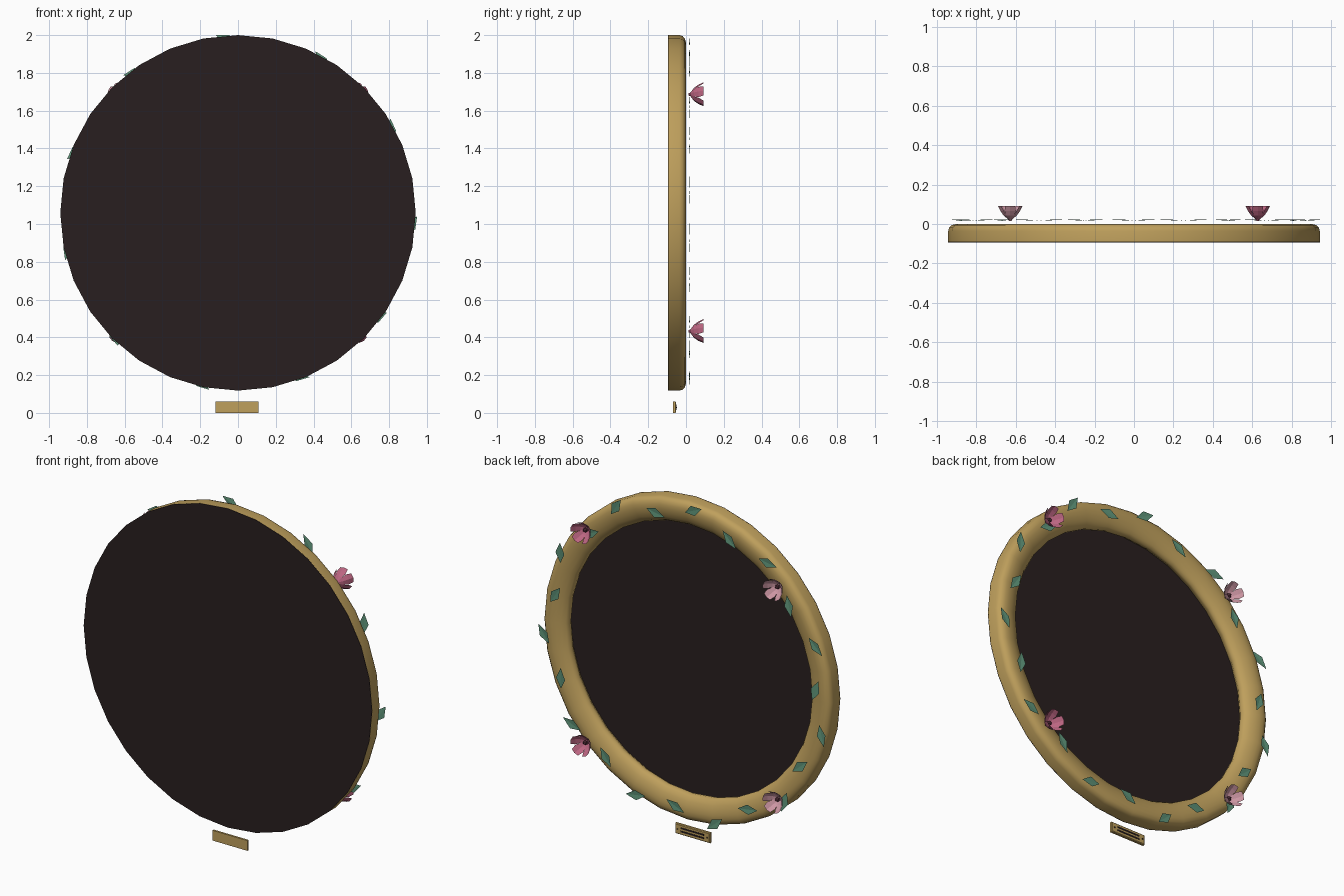
import bpy, bmesh, math
from mathutils import Vector, Matrix

if "Cube" in bpy.data.objects:
    bpy.data.objects.remove(bpy.data.objects["Cube"])

CZ = 1.059     # height of the mirror centre
SEG = 32


def material(name, rgb):
    m = bpy.data.materials.new(name)
    m.diffuse_color = (*rgb, 1)
    m.use_nodes = True
    m.node_tree.nodes["Principled BSDF"].inputs["Base Color"].default_value = m.diffuse_color
    return m


GOLD = material("antique_gold", (0.52, 0.35, 0.108))
DARK = material("dark_brown", (0.022, 0.0135, 0.014))
LEAF = material("leaf_green", (0.115, 0.30, 0.195))
ROSE = material("rose_pink", (0.50, 0.13, 0.22))
PALE = material("pale_pink", (0.60, 0.30, 0.36))
PLUM = material("plum", (0.12, 0.035, 0.055))


def finish(name, bm, mats, smooth=False, recalc=True):
    if recalc:
        bmesh.ops.recalc_face_normals(bm, faces=bm.faces[:])
    me = bpy.data.meshes.new(name)
    bm.to_mesh(me)
    bm.free()
    for m in mats:
        me.materials.append(m)
    ob = bpy.data.objects.new(name, me)
    bpy.context.collection.objects.link(ob)
    if smooth:
        bpy.ops.object.select_all(action='DESELECT')
        ob.select_set(True)
        bpy.context.view_layer.objects.active = ob
        bpy.ops.object.shade_smooth_by_angle(angle=math.radians(50))
    return ob


def polar(r, a, y):
    return Vector((r * math.cos(a), y, CZ + r * math.sin(a)))


def lathe(name, profile, mat):
    """Closed profile of (radius, y) turned about the mirror axis."""
    bm = bmesh.new()
    rings = [[bm.verts.new(polar(r, 2 * math.pi * i / SEG, y)) for r, y in profile]
             for i in range(SEG)]
    n = len(profile)
    for i in range(SEG):
        a, b = rings[i], rings[(i + 1) % SEG]
        for j in range(n):
            k = (j + 1) % n
            bm.faces.new((a[j], a[k], b[k], b[j]))
    return finish(name, bm, [mat], True)


def disc(name, radius, y, depth):
    bm = bmesh.new()
    bmesh.ops.create_cone(bm, cap_ends=True, segments=SEG, radius1=radius, radius2=radius, depth=depth,
                          matrix=Matrix.Translation((0, y, CZ)) @ Matrix.Rotation(math.pi / 2, 4, 'X'))
    return finish(name, bm, [DARK])


def box(name, size, loc, mat, bevel=0.0):
    bm = bmesh.new()
    bmesh.ops.create_cube(bm, size=1, matrix=Matrix.Translation(loc) @ Matrix.Diagonal((*size, 1)))
    if bevel:
        edges = [e for e in bm.edges if all(v.co.y > loc[1] for v in e.verts)]
        bmesh.ops.bevel(bm, geom=edges, offset=bevel, segments=1, affect='EDGES')
    return finish(name, bm, [mat])


# Round moulded frame with the dark mirror plate closing its far side
lathe("frame", [(0.941, -0.092), (0.941, -0.035), (0.936, -0.018), (0.923, -0.006), (0.903, 0.0),
                (0.88, 0.0), (0.855, -0.004), (0.828, -0.014), (0.805, -0.028),
                (0.793, -0.046), (0.797, -0.066), (0.815, -0.092)], GOLD)
disc("mirror_plate", 0.941, -0.0938, 0.0024)

# Garland of leaves, alternating outward and inward
for i in range(22):
    a = math.radians(-4.5 + i * 360 / 22)
    out = i % 2 == 0
    c = polar(0.917 if out else 0.86, a, 0.019)
    rot = a + math.pi / 2 + math.radians(-28 if out else 22)
    u = Vector((math.cos(rot), 0, math.sin(rot)))
    w = Vector((-u.z, 0, u.x))
    y = Vector((0, 1, 0))
    bm = bmesh.new()
    base, tip, left, right = [bm.verts.new(p) for p in (
        c - u * 0.060 - y * 0.003, c + u * 0.064 + y * 0.003,
        c + w * 0.029 + y * 0.003, c - w * 0.029 + y * 0.003)]
    bm.faces.new((base, left, tip))
    bm.faces.new((base, tip, right))
    for f in bm.faces:
        f.normal_update()
        if f.normal.y < 0:
            f.normal_flip()
    finish("leaf", bm, [LEAF], recalc=False)


# Five-petal cupped blossoms on the diagonals
def blossom(x, z, mat):
    c = Vector((x, 0, z))
    bm = bmesh.new()

    def pt(r, a, y):
        return c + Vector((r * math.cos(a), y, r * math.sin(a)))

    rows = [(0.010, 0.63, 0.024), (0.034, 0.63, 0.042), (0.051, 0.60, 0.066), (0.063, 0.40, 0.092)]
    for k in range(5):
        a = math.pi / 2 + k * 2 * math.pi / 5
        grid = [[bm.verts.new(p) for p in (pt(r, a - s, y), pt(r * 1.02, a, y), pt(r, a + s, y))]
                for r, s, y in rows]
        for lo, hi in zip(grid, grid[1:]):
            for j in range(2):
                f = bm.faces.new((lo[j], hi[j], hi[j + 1], lo[j + 1]))
                f.normal_update()
                if f.normal.y < 0:
                    f.normal_flip()
    finish("blossom_petals", bm, [mat], recalc=False)

    turn = Matrix.Rotation(-math.pi / 2, 4, 'X')
    bm = bmesh.new()
    bmesh.ops.create_cone(bm, cap_ends=True, segments=8, radius1=0.006, radius2=0.012, depth=0.014,
                          matrix=Matrix.Translation(c + Vector((0, 0.021, 0))) @ turn)
    finish("blossom_base", bm, [mat])
    bm = bmesh.new()
    bmesh.ops.create_icosphere(bm, subdivisions=1, radius=0.014,
                               matrix=Matrix.Translation(c + Vector((0, 0.043, 0))))
    finish("blossom_centre", bm, [PLUM])


for sx, mat in ((-1, PALE), (1, ROSE)):
    for sz in (-1, 1):
        blossom(sx * 0.627, CZ + sz * 0.627, mat)

# Small plaque below the frame with two engraved bars and pins
box("plaque", (0.228, 0.016, 0.06), (-0.005, -0.060, 0.03), GOLD, 0.004)
for z in (0.040, 0.021):
    box("plaque_bar", (0.15, 0.003, 0.009), (-0.005, -0.0515, z), DARK)
for sx in (-1, 1):
    box("plaque_pin", (0.006, 0.005, 0.006), (-0.005 + sx * 0.097, -0.050, 0.03), DARK)
